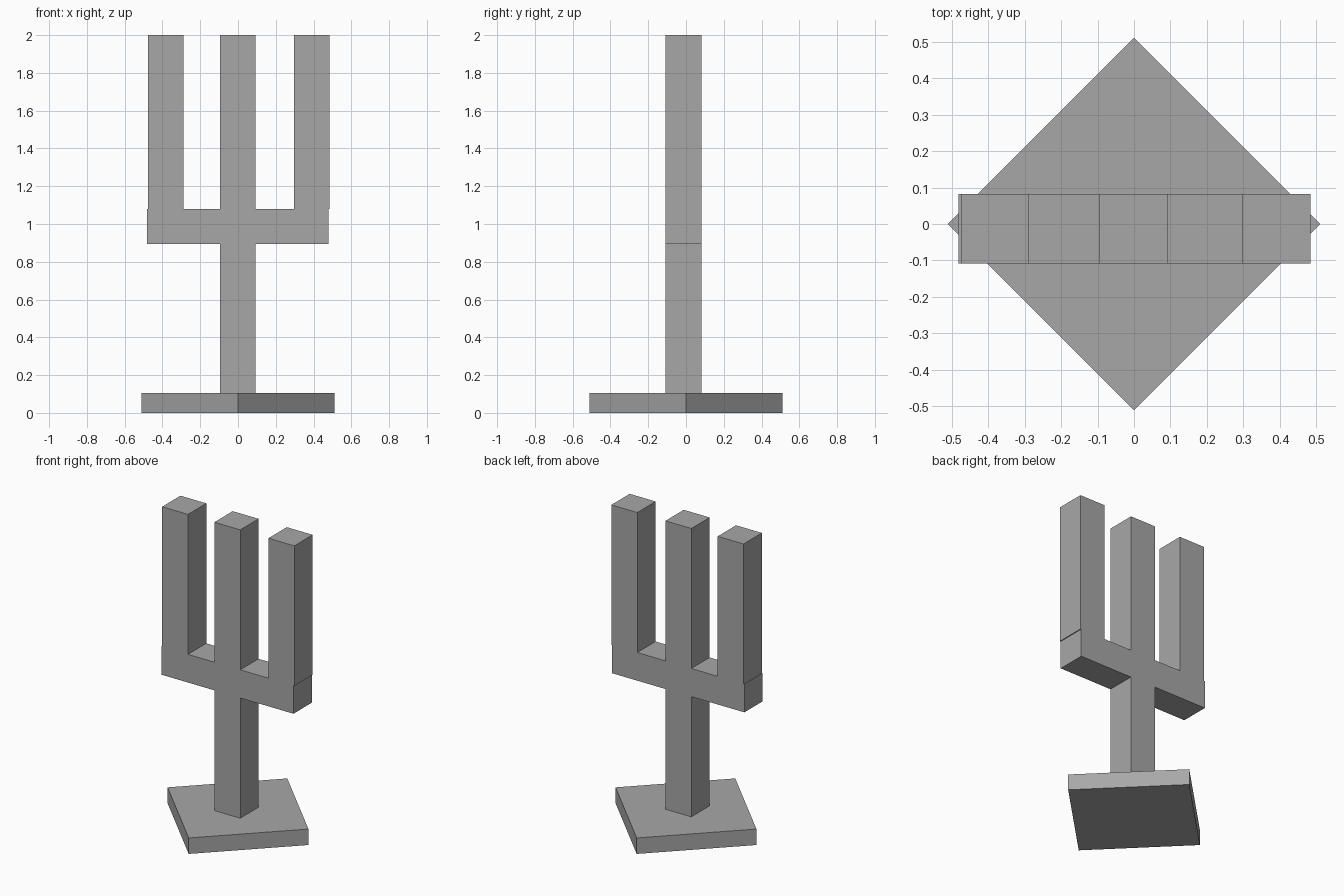
import bpy
import bmesh
import math
from mathutils import Matrix

default_cube = bpy.data.objects.get("Cube")
if default_cube:
    bpy.data.objects.remove(default_cube, do_unlink=True)

grey = bpy.data.materials.new("plain grey")
grey.use_nodes = True
colour = (0.39, 0.39, 0.39, 1)
grey.diffuse_color = colour
grey.node_tree.nodes["Principled BSDF"].inputs["Base Color"].default_value = colour


def box(name, x, y, z, turn=0):
    """Flat-shaded block between the given (low, high) limits."""
    bm = bmesh.new()
    bmesh.ops.create_cube(bm, size=1)
    limits = (x, y, z)
    size = [high - low for low, high in limits]
    centre = [(high + low) / 2 for low, high in limits]
    bm.transform(Matrix.Translation(centre)
                 @ Matrix.Rotation(math.radians(turn), 4, "Z")
                 @ Matrix.Diagonal((*size, 1)))
    mesh = bpy.data.meshes.new(name)
    bm.to_mesh(mesh)
    bm.free()
    mesh.materials.append(grey)
    obj = bpy.data.objects.new(name, mesh)
    bpy.context.collection.objects.link(obj)
    return obj


depth = (-0.108, 0.082)
base_top, bar_bottom, bar_top, top = 0.105, 0.895, 1.08, 2.0

# Square base turned corner-forward
half_side = 0.512 / math.sqrt(2)
box("base", (-half_side, half_side), (-half_side, half_side), (0, base_top), turn=45)

# Lower post and crossbar
middle = (-0.096, 0.092)
box("post", middle, depth, (base_top, bar_bottom))
box("crossbar", (-0.482, 0.479), depth, (bar_bottom, bar_top))

# Three upright prongs
prongs = {"right_prong": (-0.476, -0.288),
          "middle_prong": middle,
          "left_prong": (0.297, 0.485)}
for name, span in prongs.items():
    box(name, span, depth, (bar_top, top))
